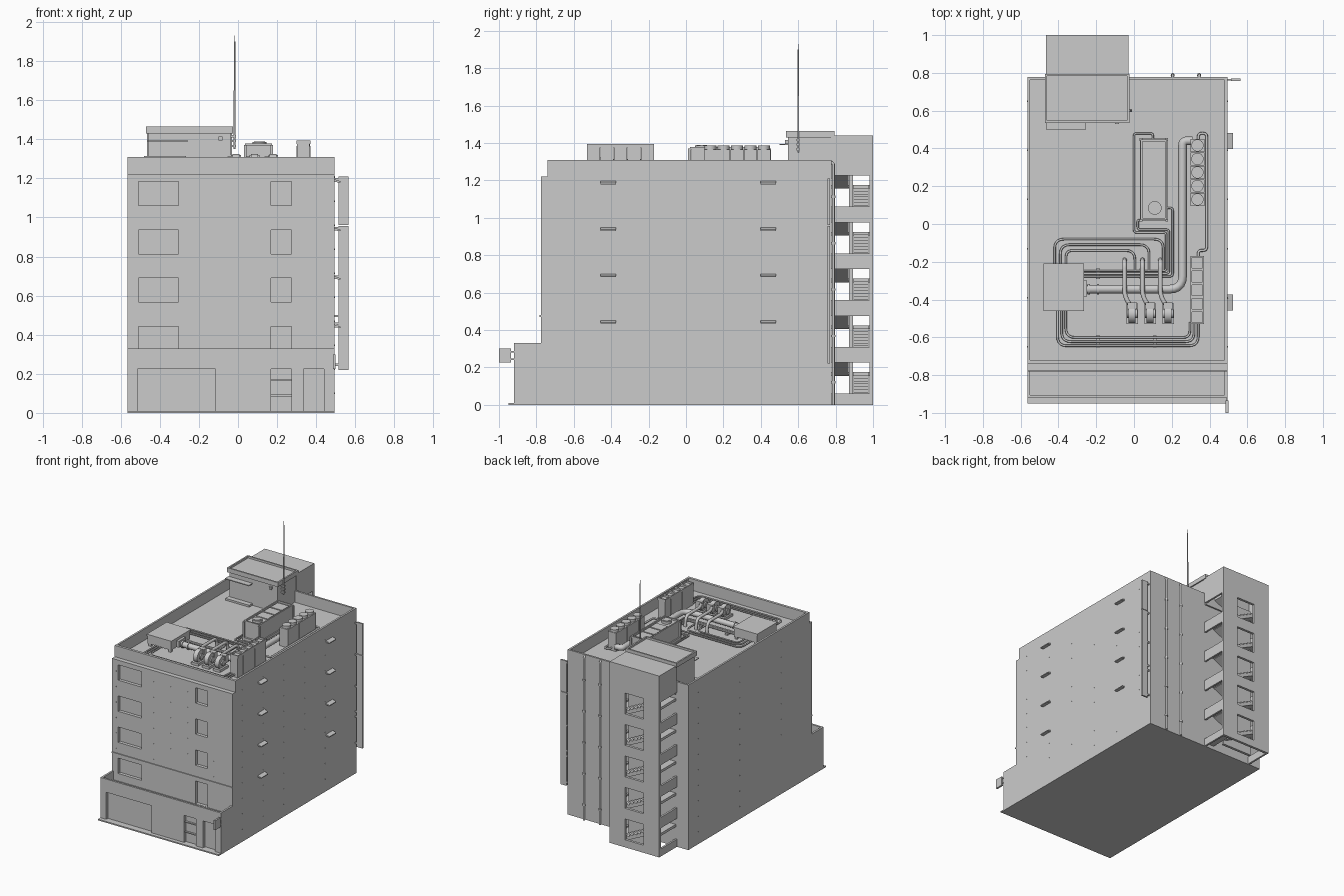
import bpy, bmesh, math
from mathutils import Vector, Matrix

if "Cube" in bpy.data.objects:
    bpy.data.objects.remove(bpy.data.objects["Cube"])

ROOF = 1.22


def finish(name, bm, smooth=False):
    bmesh.ops.recalc_face_normals(bm, faces=bm.faces)
    me = bpy.data.meshes.new(name)
    bm.to_mesh(me)
    bm.free()
    ob = bpy.data.objects.new(name, me)
    bpy.context.collection.objects.link(ob)
    if smooth:
        activate(ob)
        bpy.ops.object.shade_smooth_by_angle(angle=math.radians(40))
    return ob


def activate(ob):
    bpy.ops.object.select_all(action='DESELECT')
    ob.select_set(True)
    bpy.context.view_layer.objects.active = ob


def boxes(name, items):
    """One mesh of boxes, each (x0, x1, y0, y1, z0, z1)."""
    bm = bmesh.new()
    for x0, x1, y0, y1, z0, z1 in items:
        m = Matrix.Translation(((x0 + x1) / 2, (y0 + y1) / 2, (z0 + z1) / 2))
        bmesh.ops.create_cube(bm, size=1, matrix=m @ Matrix.Diagonal((x1 - x0, y1 - y0, z1 - z0, 1)))
    return finish(name, bm)


def rim(x0, x1, y0, y1, z0, z1, t):
    return [(x0, x1, y0, y0 + t, z0, z1), (x0, x1, y1 - t, y1, z0, z1),
            (x0, x0 + t, y0 + t, y1 - t, z0, z1), (x1 - t, x1, y0 + t, y1 - t, z0, z1)]


def prism(bm, pts, a, b, axis):
    """Extrude a (u, z) outline along x or y."""
    co = lambda u, z, s: (s, u, z) if axis == 'x' else (u, s, z)
    f = bm.faces.new([bm.verts.new(co(u, z, a)) for u, z in pts])
    new = bmesh.ops.extrude_face_region(bm, geom=[f])['geom']
    d = Vector(co(0, 0, b - a))
    bmesh.ops.translate(bm, vec=d, verts=[v for v in new if isinstance(v, bmesh.types.BMVert)])


def cylinders(name, items, n=20):
    """Each item (centre, radius, length, axis)."""
    rot = {'z': Matrix(), 'x': Matrix.Rotation(math.pi / 2, 4, 'Y'), 'y': Matrix.Rotation(math.pi / 2, 4, 'X')}
    bm = bmesh.new()
    for c, r, l, ax in items:
        bmesh.ops.create_cone(bm, cap_ends=True, segments=n, radius1=r, radius2=r, depth=l,
                              matrix=Matrix.Translation(c) @ rot[ax])
    return finish(name, bm, True)


def cut(ob, items):
    cutter = boxes("cutter", items)
    mod = ob.modifiers.new("openings", 'BOOLEAN')
    mod.operation, mod.solver, mod.object = 'DIFFERENCE', 'EXACT', cutter
    activate(ob)
    bpy.ops.object.modifier_apply(modifier=mod.name)
    bpy.data.objects.remove(cutter)


def pipes(name, paths, r, bend=0.04):
    """Round pipes with rounded corners along 3D paths."""
    cu = bpy.data.curves.new(name, 'CURVE')
    cu.dimensions, cu.bevel_depth, cu.bevel_resolution, cu.use_fill_caps = '3D', r, 2, True
    for path in paths:
        p = [Vector(q) for q in path]
        out = [p[0]]
        for a, b, c in zip(p, p[1:], p[2:]):
            k = min(bend, (a - b).length * .45, (c - b).length * .45)
            s, e = b + (a - b).normalized() * k, b + (c - b).normalized() * k
            out += [s * (1 - t) ** 2 + b * 2 * t * (1 - t) + e * t * t for t in (0, .2, .4, .6, .8, 1)]
        out.append(p[-1])
        sp = cu.splines.new('POLY')
        sp.points.add(len(out) - 1)
        for q, v in zip(sp.points, out):
            q.co = (*v, 1)
    ob = bpy.data.objects.new(name, cu)
    bpy.context.collection.objects.link(ob)
    activate(ob)
    bpy.ops.object.convert(target='MESH')
    bpy.ops.object.shade_smooth_by_angle(angle=math.radians(50))


# Main block with roof well and recessed front windows
bm = bmesh.new()
prism(bm, [(-.775, 0), (.778, 0), (.778, 1.31), (-.74, 1.31), (-.74, 1.22), (-.775, 1.22)], -.565, .495, 'x')
main = finish("main_block", bm)
cuts = [(-.55, .48, -.72, .763, ROOF, 1.4)]
for i in range(4):
    z = .32 + .247 * i
    cuts += [(-.51, -.305, -.85, -.75, z, z + .122), (.17, .275, -.85, -.75, z if i else .262, z + .122)]
cut(main, cuts)
boxes("front_string_course", [(-.565, .495, -.782, -.77, .47, .48)])

# Street-level podium with terrace, shop openings and kerb
pod = boxes("podium", [(-.565, .495, -.92, -.775, 0, .33)])
cut(pod, [(-.55, .48, -.905, -.7, .26, .4), (-.515, -.115, -1, -.895, .008, .225),
          (.17, .275, -1, -.895, .008, .225), (.335, .44, -1, -.89, .008, .225)])
boxes("shop_door_bars", [(.17, .275, -.91, -.894, z, z + .008) for z in (.085, .165)])
boxes("kerb", [(-.565, .495, -.95, -.915, 0, .01)])
boxes("small_hanging_sign", [(.485, .499, -1, -.935, .225, .3), (.488, .496, -.936, -.915, .24, .247),
                             (.488, .496, -.936, -.915, .28, .287)])

# Side vent hoods
bm = bmesh.new()
for y in (-.415, .44):
    for i in range(4):
        z = .438 + .248 * i
        prism(bm, [(.49, z), (.525, z - .004), (.525, z + .003), (.49, z + .015)], y - .042, y + .042, 'y')
finish("side_vent_hoods", bm)

# Tall blade sign on the right rear edge
boxes("blade_sign", [(.513, .565, .757, .77, .22, .957), (.513, .565, .757, .77, .961, 1.21)])
boxes("blade_sign_brackets", [(.49, .52, .76, .768, z, z + .012) for z in (.24, .45, .49, .69, .94, 1.19)])

# Rear drain pipes and clamps
pipes("rear_drain_pipes", [[(x, .788, 0), (x, .788, 1.29), (x, .77, 1.3)] for x in (.205, .345)], .008, .01)
cylinders("drain_clamps", [((x, .788, .12 + .248 * i), .011, .012, 'z') for x in (.205, .345) for i in range(5)], 12)

# Stair tower shell
levels = [.25 * i for i in range(5)]
back = boxes("tower_back_wall", [(-.465, -.03, .98, 1, 0, 1.44)])
cut(back, [(-.325, -.165, .9, 1.1, z + .06, z + .225) for z in levels])
side = []
for x in (-.465, -.045):
    for z0, z1 in [(0, .06)] + [(z + .225, z + .31) for z in levels[:4]] + [(1.225, 1.43)]:
        side.append((x, x + .015, .775, .982, z0, z1))
boxes("tower_side_parapets", side)
boxes("tower_roof", [(-.465, -.03, .785, .985, 1.425, 1.44)])
boxes("stair_spine_wall", [(-.38, -.12, .872, .893, 0, 1.23)])

# Stair flights and landings
bm = bmesh.new()
for f in levels:
    for y0, y1, x, z, d in ((.895, .975, -.12, f + .05, -1), (.78, .87, -.38, f + .175, 1)):
        pts = []
        for k in range(8):
            pts += [(x + d * k * .0325, z + k * .0156), (x + d * k * .0325, z + (k + 1) * .0156)]
        pts += [(x + d * .26, z + .125), (x + d * .26, z + .1), (x + d * .01, z - .02)]
        prism(bm, pts, y0, y1, 'y')
finish("stair_flights", bm)
boxes("stair_landings", [b for f in levels for b in ((-.455, -.38, .777, .982, f + .155, f + .175),
                                                    (-.12, -.04, .777, .982, f + .03, f + .05))])

# Penthouse on the roof
boxes("penthouse", [(-.458, -.035, .545, .79, ROOF - .01, 1.435), (-.465, -.255, .5, .55, 1.388, 1.395),
                    (-.465, -.255, .505, .55, ROOF, 1.235), (-.1, -.08, .53, .55, 1.395, 1.415)])
boxes("penthouse_roof", [(-.472, -.025, .535, .795, 1.43, 1.45)] + rim(-.472, -.025, .535, .795, 1.45, 1.465, .012))

# Antenna mast
cylinders("antenna_mast", [((-.017, .6, 1.5), .005, .3, 'z'), ((-.017, .6, 1.77), .004, .26, 'z'),
                           ((-.017, .6, 1.915), .0015, .03, 'z')], 10)
boxes("antenna_clamps", [(-.04, -.01, .592, .608, z, z + .012) for z in (1.36, 1.385, 1.41)])

# Central chiller
boxes("chiller_body", [(.04, .17, .03, .44, ROOF + .02, 1.365), (.055, .155, .15, .23, 1.365, 1.372),
                       (.055, .155, .24, .32, 1.365, 1.372), (.055, .155, .33, .42, 1.365, 1.372)])
boxes("chiller_frame", rim(.032, .178, .015, .452, ROOF + .005, ROOF + .025, .02)
      + rim(.035, .175, .022, .447, 1.365, 1.378, .01)
      + [(x, x + .014, y, y + .014, ROOF, 1.37) for x in (.03, .166) for y in (.012, .44)])
cylinders("chiller_fan", [((.11, .085, 1.372), .036, .026, 'z'), ((.11, .085, 1.384), .028, .01, 'z')], 28)

# Row of round-topped fan units
ys = [.13 + .0715 * i for i in range(5)]
boxes("fan_units", [(.3, .372, y - .0345, y + .0345, ROOF, 1.365) for y in ys])
cylinders("fan_unit_tops", [((.336, y, 1.37), .032, .03, 'z') for y in ys], 24)

# Row of square-topped condenser cabinets
tops, cabs = [], []
for i in range(5):
    y = -.53 + .072 * i
    cabs.append((.303, .367, y + .002, y + .07, ROOF, 1.38))
    tops += rim(.299, .371, y, y + .072, 1.375, 1.395, .008)
boxes("condenser_cabinets", cabs)
boxes("condenser_top_frames", tops)

# Switch box on legs
boxes("roof_plant_box", [(-.475, -.27, -.455, -.215, ROOF + .02, 1.3), (-.48, -.265, -.46, -.21, 1.3, 1.315),
                         (-.27, -.25, -.385, -.3, ROOF + .02, 1.29)]
      + [(x, x + .02, y, y + .02, ROOF, ROOF + .03) for x in (-.47, -.295) for y in (-.45, -.24)])

# Three blowers with ducts
bx = (0, .095, .19)
cylinders("blower_drums", [((x - .01, -.475, ROOF + .055), .05, .036, 'x') for x in bx]
          + [((x - .01, -.475, ROOF + .055), .022, .056, 'x') for x in bx], 24)
boxes("blower_bases", [(x - .04, x + .022, -.53, -.42, ROOF, ROOF + .02) for x in bx]
      + [(x - .035, x + .015, -.45, -.415, ROOF + .04, ROOF + .1) for x in bx])
pipes("blower_ducts", [[(x - .05, -.19, ROOF), (x - .05, -.2, ROOF + .08), (x - .05, -.38, ROOF + .08),
                        (x - .015, -.44, ROOF + .08)] for x in bx], .012)

# Main duct run
zp = ROOF + .035
pipes("main_duct", [[(-.26, -.345, zp), (.257, -.345, zp), (.257, .44, zp), (.31, .44, zp)]], .023, .07)
cylinders("main_duct_collars", [((x, -.345, zp), .028, .012, 'x') for x in (-.24, -.19)])

# Nested roof conduits
z = ROOF + .02
loops = [[(-.42 + d, -.22, z), (-.42 + d, -.08 - d, z), (.155 - d * 2.5, -.08 - d, z), (.155 - d * 2.5, -.25, z)]
         for d in (0, .03, .06)]
loops += [[(-.405 + d, -.44, z), (-.405 + d, -.645 + d, z), (.34 - d, -.645 + d, z), (.34 - d, -.52, z)]
          for d in (0, .022, .044)]
pipes("conduit_loops", loops, .006, .05)
pipes("chiller_pipes", [
    [(.1, .44, z), (.1, .48, z), (0, .48, z), (0, -.045, z), (.17, -.045, z), (.17, -.248, z), (-.27, -.248, z)],
    [(.035, .02, z), (.02, .02, z), (.02, -.03, z), (.185, -.03, z), (.185, -.262, z), (-.27, -.262, z)],
    [(.17, .085, z), (.205, .085, z), (.205, -.277, z), (-.27, -.277, z)]], .0055, .015)
pipes("condenser_pipe", [[(.34, -.18, z), (.34, -.14, z), (.385, -.14, z), (.385, .48, z), (.34, .48, z),
                          (.34, .43, z)]], .007, .03)
boxes("conduit_supports", [(-.2, -.18, -.29, -.235, ROOF, ROOF + .012), (.03, .05, -.29, -.235, ROOF, ROOF + .012),
                           (-.2, -.18, -.655, -.59, ROOF, ROOF + .012), (.1, .12, -.655, -.59, ROOF, ROOF + .012)])

# Formwork plugs dotted over the concrete walls
dots = [((x, -.65 + .26 * j, .1 + .123 * k), .004, .003, 'x') for x in (-.5645, .495)
        for j in range(6) for k in range(10)]
dots += [((x, -.775, .515 + .123 * k), .004, .003, 'y') for x in (-.53, -.2, -.05, .1, .33, .44) for k in range(6)]
cylinders("formwork_plugs", dots, 8)
